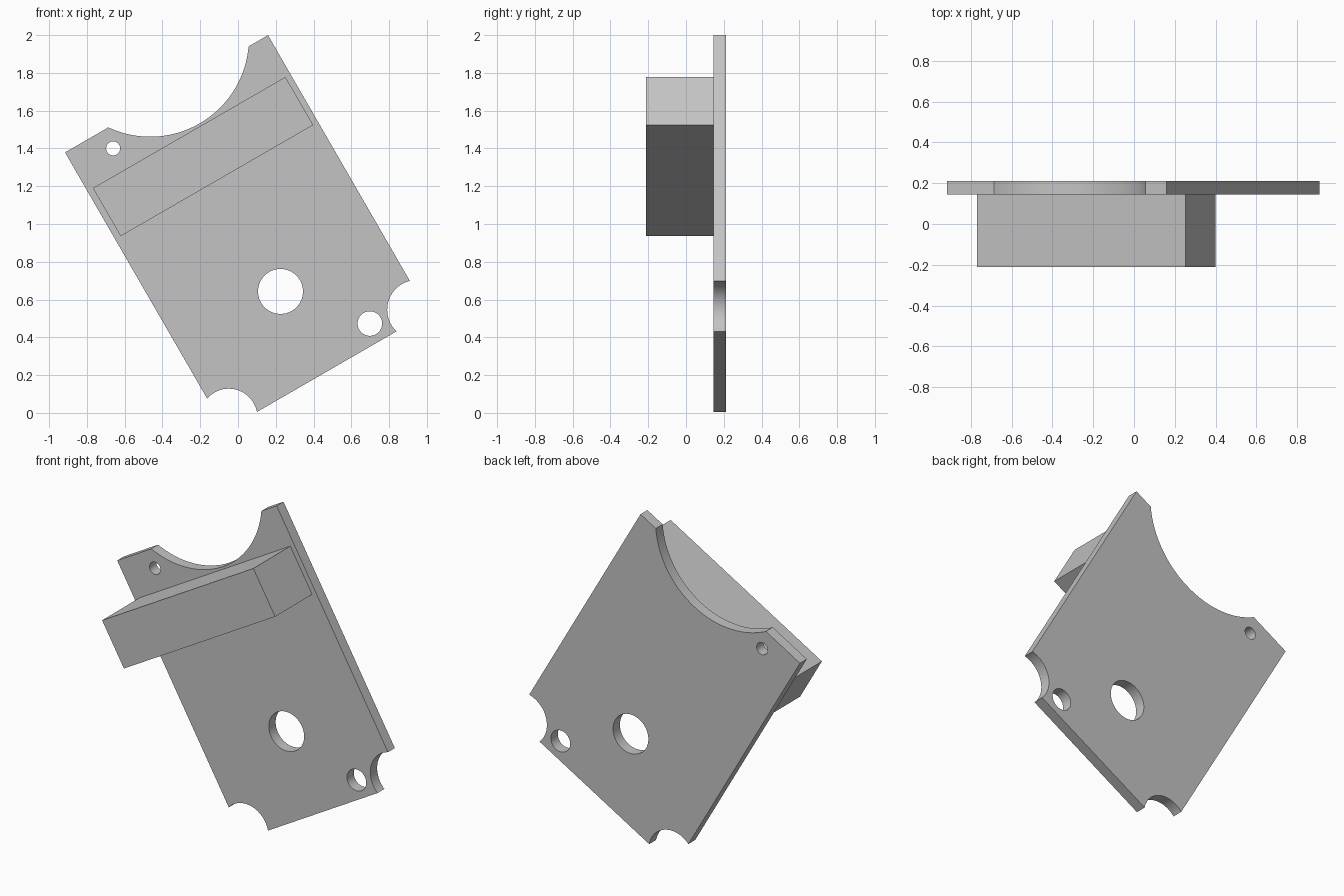
import bpy
from math import radians

cube = bpy.data.objects.get("Cube")
if cube:
    bpy.data.objects.remove(cube, do_unlink=True)

TILT = radians(-30)
FRONT, SEAM, BACK = -0.211, 0.145, 0.211

grey = bpy.data.materials.new("plain grey")
grey.use_nodes = True
grey.diffuse_color = (0.55, 0.55, 0.55, 1)
grey.node_tree.nodes["Principled BSDF"].inputs["Base Color"].default_value = (0.55, 0.55, 0.55, 1)


def tilted_box(name, x, z, length, height, y0, y1):
    bpy.ops.mesh.primitive_cube_add(size=1, location=(x, (y0 + y1) / 2, z), rotation=(0, TILT, 0))
    box = bpy.context.object
    box.name = name
    box.scale = (length, y1 - y0, height)
    bpy.ops.object.transform_apply(location=False, rotation=True, scale=True)
    box.data.materials.append(grey)
    return box


def cut_round(target, x, z, radius):
    # Bore a round opening straight through, front to back
    bpy.ops.mesh.primitive_cylinder_add(vertices=96, radius=radius, depth=0.4,
                                        location=(x, (SEAM + BACK) / 2, z),
                                        rotation=(radians(90), 0, 0))
    cutter = bpy.context.object
    cutter.name = "round_cutter"
    cutter.hide_render = True
    cutter.data.materials.append(grey)
    mod = target.modifiers.new("round cut", "BOOLEAN")
    mod.operation, mod.solver, mod.object = "DIFFERENCE", "EXACT", cutter
    bpy.ops.object.select_all(action="DESELECT")
    target.select_set(True)
    bpy.context.view_layer.objects.active = target
    bpy.ops.object.modifier_apply(modifier=mod.name)
    bpy.data.objects.remove(cutter, do_unlink=True)


# Thin tilted plate
plate = tilted_box("mounting_plate", 0.046, 0.954, 1.241, 1.698, SEAM, BACK)

round_cuts = [
    (-0.465, 1.985, 0.523),   # large top notch
    (-0.049, -0.024, 0.152),  # lower corner notch
    (0.948, 0.546, 0.158),    # side corner notch
    (-0.661, 1.40, 0.037),    # small pin hole
    (0.225, 0.643, 0.119),    # main hole
    (0.698, 0.473, 0.065),    # corner hole
]
for cut in round_cuts:
    cut_round(plate, *cut)
bpy.ops.object.shade_smooth_by_angle(angle=radians(30))

# Solid bar standing out from the front of the plate
tilted_box("front_bar", -0.185, 1.357, 1.177, 0.294, FRONT, SEAM)
